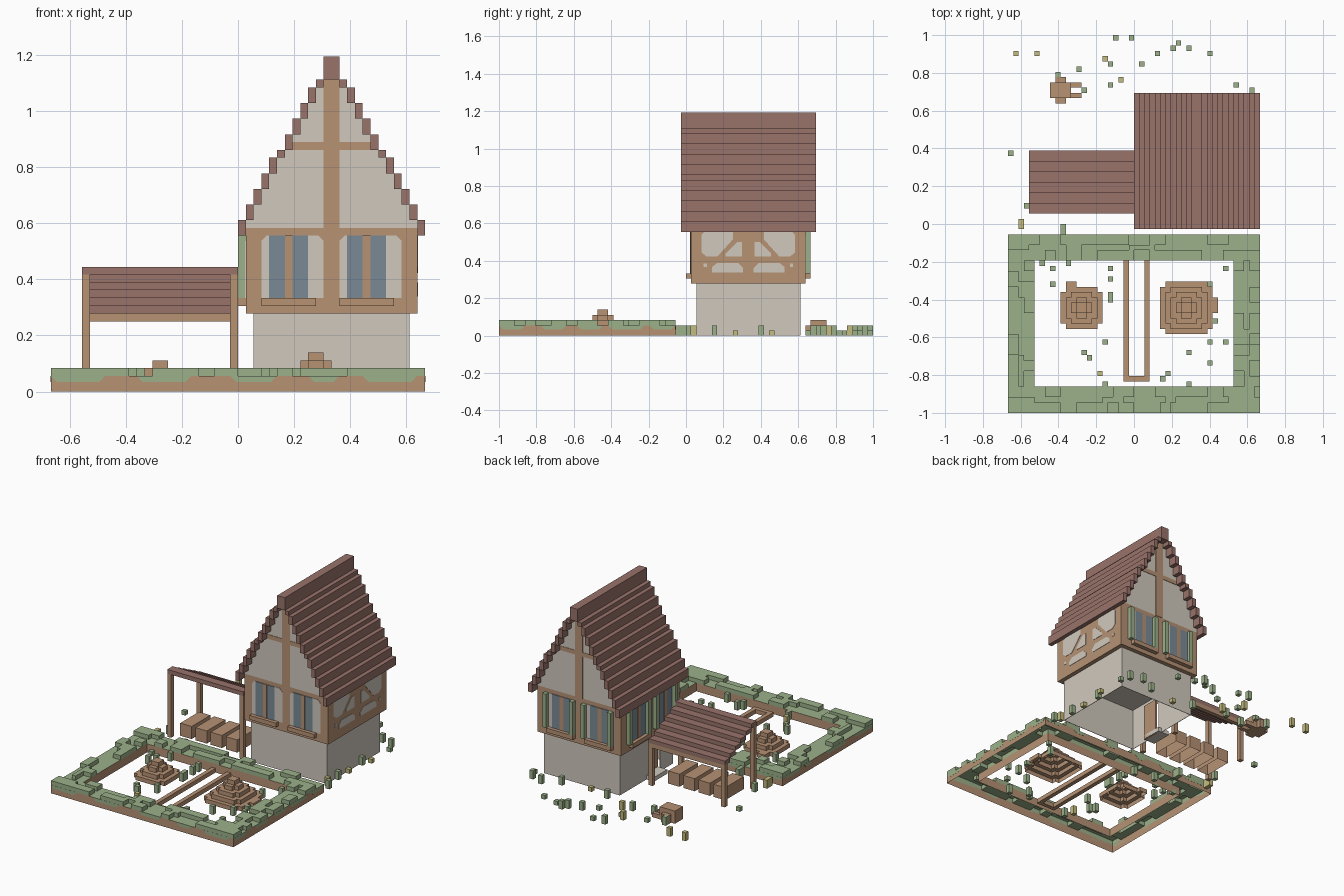
import bpy, bmesh, random
from mathutils import Vector

if "Cube" in bpy.data.objects:
    bpy.data.objects.remove(bpy.data.objects["Cube"])

random.seed(4)
V = 2 / 72  # one block


def material(name, r, g, b):
    m = bpy.data.materials.new(name)
    lin = [((c / 255 + 0.055) / 1.055) ** 2.4 for c in (r, g, b)]
    m.diffuse_color = (*lin, 1)
    m.use_nodes = True
    m.node_tree.nodes["Principled BSDF"].inputs["Base Color"].default_value = m.diffuse_color
    return m


PLASTER = material("plaster", 208, 201, 190)
TIMBER = material("timber", 183, 146, 116)
TILE = material("roof_tile", 153, 115, 107)
GREEN = material("leaf_green", 156, 177, 138)
GLASS = material("window_blue", 122, 138, 150)
STRAW = material("straw_yellow", 196, 187, 126)


def finish(name, bm, *mats):
    bmesh.ops.recalc_face_normals(bm, faces=bm.faces)
    me = bpy.data.meshes.new(name)
    bm.to_mesh(me)
    bm.free()
    for m in mats:
        me.materials.append(m)
    ob = bpy.data.objects.new(name, me)
    bpy.context.collection.objects.link(ob)
    return ob


def boxes(name, mat, items):
    """Blocks given as (x0, x1, y0, y1, z0, z1) in block units."""
    bm = bmesh.new()
    for x0, x1, y0, y1, z0, z1 in items:
        vs = bmesh.ops.create_cube(bm, size=1)["verts"]
        for v in vs:
            v.co = Vector(((x0 + x1) / 2 + v.co.x * (x1 - x0),
                           (y0 + y1) / 2 + v.co.y * (y1 - y0),
                           (z0 + z1) / 2 + v.co.z * (z1 - z0))) * V
    return finish(name, bm, mat)


def fill(cells, x0, x1, y0, y1, h):
    """Raise a rectangle of cells to height h."""
    for x in range(x0, x1):
        for y in range(y0, y1):
            cells[x, y] = max(h, cells.get((x, y), 0))


def shell(name, cells, low, high=None):
    """Open-bottomed block terrain; faces above two blocks take the second colour."""
    bm = bmesh.new()

    def quad(pts, idx):
        bm.faces.new([bm.verts.new(Vector(p) * V) for p in pts]).material_index = idx
    for (x, y), h in cells.items():
        idx = 1 if high else 0
        quad([(x, y, h), (x + 1, y, h), (x + 1, y + 1, h), (x, y + 1, h)], idx)
        for dx, dy, a, b in ((0, -1, (x, y), (x + 1, y)), (1, 0, (x + 1, y), (x + 1, y + 1)),
                             (0, 1, (x + 1, y + 1), (x, y + 1)), (-1, 0, (x, y + 1), (x, y))):
            for z in range(cells.get((x + dx, y + dy), 0), h):
                quad([(*a, z), (*b, z), (*b, z + 1), (*a, z + 1)], idx if z >= 2 else 0)
    bmesh.ops.remove_doubles(bm, verts=bm.verts, dist=1e-5)
    bmesh.ops.recalc_face_normals(bm, faces=bm.faces)
    bmesh.ops.dissolve_limit(bm, angle_limit=0.01, verts=bm.verts, edges=bm.edges, delimit={"MATERIAL"})
    return finish(name, bm, *([low, high] if high else [low]))


def prism(bm, pts, axis, a, b):
    """Extrude (u, z) points along y (axis 1) or x (axis 0)."""
    place = lambda u, z, d: Vector((u, d, z) if axis else (d, u, z)) * V
    face = bm.faces.new([bm.verts.new(place(u, z, a)) for u, z in pts])
    new = bmesh.ops.extrude_face_region(bm, geom=[face])["geom"]
    for v in new:
        if isinstance(v, bmesh.types.BMVert):
            v.co += place(0, 0, b - a)


SIDES = {"front": (1, 1, -1), "back": (1, 23, 1), "left": (0, 1, -1), "right": (0, 23, 1)}


def plates(name, mat, side, polys, depth, base=None):
    axis, at, sign = SIDES[side]
    at = at if base is None else base
    bm = bmesh.new()
    for p in polys:
        prism(bm, p, axis, at, at + sign * depth)
    return finish(side + "_" + name, bm, mat)


def rect(u0, u1, z0, z1):
    return [(u0, z0), (u1, z0), (u1, z1), (u0, z1)]


# Ground floor: thin open-bottomed walls with a doorway on the left
T = 0.1
boxes("ground_floor_walls", PLASTER, [
    (2, 22, 2, 2 + T, 0, 10), (2, 22, 22 - T, 22, 0, 10), (22 - T, 22, 2, 22, 0, 10),
    (2, 2 + T, 2, 7, 0, 10), (2, 2 + T, 11, 22, 0, 10), (2, 2 + T, 7, 11, 8, 10),
    (2, 22, 2, 22, 9.9, 10)])
boxes("door", TIMBER, [(2.5, 3, 7, 11, 0, 8.5)])
boxes("door_step", PLASTER, [(0, 3, 7, 12, 0, 1)])

# Upper floor: timber box with windows
boxes("upper_floor", TIMBER, [(1, 23, 1, 23, 10, 21)])
for side in ("front", "back", "left"):
    starts = (3, 13)
    plates("window_panel", PLASTER, side, [
        [(s, 12), (s + 8, 12), (s + 8, 19.3), (s + 7.3, 20), (s + .7, 20), (s, 19.3)]
        for s in starts], 0.08)
    plates("glass", GLASS, side, [rect(s + k, s + k + 2, 12, 20) for s in starts for k in (1, 4)], 0.16)
    plates("mullion", TIMBER, side, [rect(s + 3, s + 4, 12, 20) for s in starts], 0.22)
    plates("sill", TIMBER, side, [rect(s, s + 7, 11, 12) for s in starts], 1)
    if side != "front":
        plates("shutters", GREEN, side,
               [rect(s + k, s + k + 1, 12, 20) for s in starts for k in (0, 7)], 1)

# Right wall: plaster fields between braces, mirrored about the middle
half = [
    [(3, 16), (3, 19.4), (3.6, 20), (9, 20), (9, 18.5), (6, 15.2), (4, 15.2)],
    [(7.6, 15.2), (7.6, 15.8), (9.8, 18), (10.8, 18), (10.8, 15.2)],
    [(5, 12.2), (11, 12.2), (11, 13), (10, 14), (6, 14), (5, 13.2)],
    rect(3.4, 4, 13.2, 13.9)]
plates("fields", PLASTER, "right", half + [[(24 - u, z) for u, z in p] for p in half], 0.08)

# Roof: stepped bars, one per column, and the gable wall filling them
tops = [22, 24, 26, 28, 30, 31, 33, 35, 37, 39, 40]
bottoms = [20] + tops[:-1]
bars = [(11, 13, -1, 25, 40, 43)]
for i, (lo, hi) in enumerate(zip(bottoms, tops)):
    bars += [(i, i + 1, -1, 25, lo, hi), (23 - i, 24 - i, -1, 25, lo, hi)]
boxes("main_roof", TILE, bars)
outline = [(1, 21)]
for i in range(1, 11):
    outline += [(i, bottoms[i]), (i + 1, bottoms[i])]
outline += [(11, 40)]
bm = bmesh.new()
prism(bm, outline + [(24 - u, z) for u, z in reversed(outline)], 1, 1, 23)
finish("gable_wall", bm, PLASTER)
for side in ("front", "back"):
    plates("gable_beams", TIMBER, side, [
        rect(11, 13, 21, 40), rect(7, 11, 31, 32), rect(13, 17, 31, 32)], 0.1)

# Side porch: high at the front, stepping down to the back
boxes("porch_roof", TILE, [(-20, 0, 2 + 2 * k, 4 + 2 * k, 15 - k, 16 - k) for k in range(6)])
posts = [(x, x + 1, *p) for x in (-20, -1) for p in ((2, 3, 0, 15), (13, 14, 0, 10))]
boxes("porch_frame", TIMBER, posts + [(-19, -1, 13, 14, 9, 10)])
crates = {}
for x in (-18, -14, -10, -6):
    fill(crates, x, x + 3, 4, 11, 3)
shell("crates", crates, TIMBER)

# Garden border: hollow earth bank, green on top, with raised clumps
border = {}
strips = [(-24, 24, -36, -31), (-24, 24, -7, -2), (-24, -19, -31, -7), (19, 24, -31, -7)]
for s in strips:
    fill(border, *s, 2)
for x0, x1, y0, y1 in strips:
    along_x = x1 - x0 > y1 - y0
    start, end = (x0, x1) if along_x else (y0, y1)
    lo = y0 if along_x else x0
    for a, b, chance in ((lo, lo + 2, .55), (lo + 2, lo + 3, .3), (lo + 3, lo + 5, .55)):
        u = start
        while u < end:
            n = min(random.randint(2, 4), end - u)
            if random.random() < chance:
                fill(border, *((u, u + n, a, b) if along_x else (a, b, u, u + n)), 3)
            u += n
shell("garden_border", border, TIMBER, GREEN)

# Grass hanging over the outer faces of the border
for side, a, b, at in (("front", -24, 24, -36), ("back", -24, 24, -2),
                       ("left", -36, -2, -24), ("right", -36, -2, 24)):
    polys, u = [], a
    while u < b - 3:
        n = min(random.randint(3, 8), b - u)
        polys.append([(u, 2), (u + .8, 1.2), (u + n - .8, 1.2), (u + n, 2)])
        u += n + random.randint(1, 5)
    plates("hanging_grass", GREEN, side, polys, 0.03, at)

# Garden path rails
boxes("path_rails", TIMBER, [(-2, -1, -30, -7, 0, 1), (2, 3, -30, -7, 0, 1), (-1, 2, -30, -29, 0, 1)])


# Stepped earth mounds with clipped corners
def mound(name, cx, cy, radii, clods):
    cells = {}
    for z, r in enumerate(radii):
        c = 1 if r > 1 else 0
        fill(cells, cx - r, cx + r, cy - r + c, cy + r - c, z + 1)
        fill(cells, cx - r + c, cx + r - c, cy - r, cy + r, z + 1)
    for clod in clods:
        fill(cells, *clod, 1)
    return shell(name, cells, TIMBER)


mound("left_mound", -10, -16, (4, 3, 2, 1), [(-13, -11, -13, -11)])
mound("right_mound", 10, -16, (5, 4, 3, 2, 1), [(15, 16, -17, -14), (6, 8, -20, -18)])

# Fallen stump with two prongs
boxes("stump", TIMBER, [(-16, -12, 24, 27, 0, 3), (-15, -13, 23, 24, 0, 2), (-15, -13, 27, 28, 0, 2),
                        (-12, -10, 24, 25, 0, 1), (-12, -10, 26, 27, 0, 1)])

# Scattered tufts
green = [(-4, 35), (-1, 35), (-5, 30), (1, 30), (-5, 26), (4, 32), (7, 33), (8, 34), (10, 33),
         (14, 32), (-11, 29), (-15, 28), (-10, 25), (19, 26), (22, 25), (-24, 13), (-21, 3),
         (-14, -1), (-14, -2), (22, 5), (22, 14), (23, 0), (23, 23), (3, 24), (15, 24)]
garden = [(-18, -8), (-11, -6), (-13, -8), (-16, -9), (-16, -12), (-6, -7), (-5, -9), (-5, -11),
          (-5, -15), (-5, -14), (-10, -25), (-9, -26), (-6, -23), (-6, -31), (5, -30), (6, -29),
          (10, -25), (14, -23), (14, -27), (10, -31), (15, -19), (17, -9), (14, -12), (17, -23)]
straw = [(-23, 32), (-19, 32), (-6, 31), (-3, 27), (-22, 0), (-22, -1), (22, 9), (23, 16),
         (22, 1), (8, 23), (-7, -29)]
tuft = lambda pts: [(x, x + 1, y, y + 1, 0, random.choice((1, 2, 2))) for x, y in pts]
boxes("green_tufts", GREEN, tuft(green + garden))
boxes("straw_tufts", STRAW, tuft(straw))
